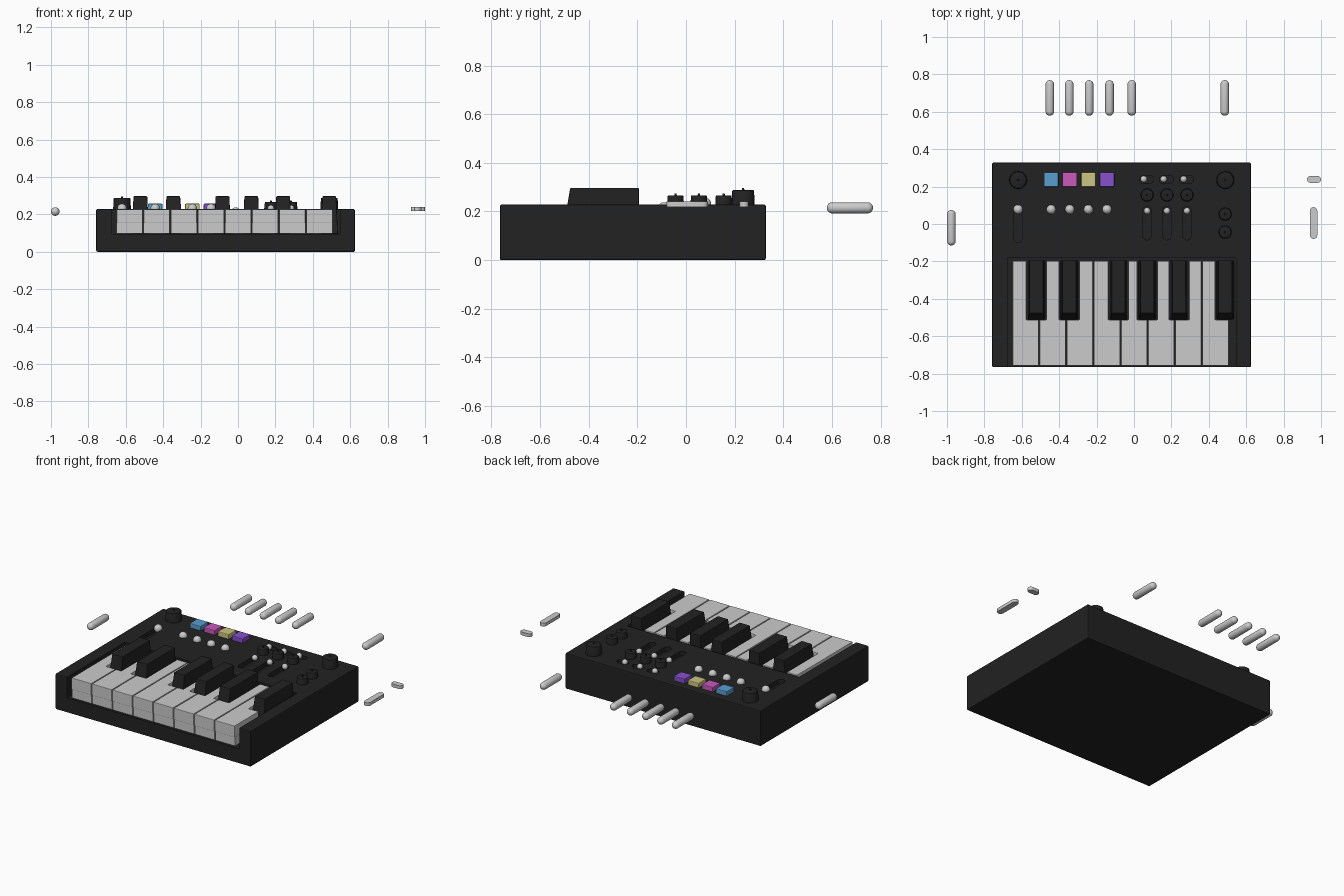
import bpy, bmesh, math
from mathutils import Matrix, Vector

if "Cube" in bpy.data.objects:
    bpy.data.objects.remove(bpy.data.objects["Cube"])


def material(name, rgb):
    m = bpy.data.materials.new(name)
    m.diffuse_color = (*rgb, 1)
    m.use_nodes = True
    m.node_tree.nodes["Principled BSDF"].inputs["Base Color"].default_value = m.diffuse_color
    return m


BLACK = material("matte black", (0.016, 0.016, 0.016))
WHITE = material("pale grey", (0.60, 0.60, 0.60))
PADS = [material("blue", (0.10, 0.34, 0.62)), material("pink", (0.57, 0.10, 0.50)),
        material("yellow", (0.60, 0.56, 0.22)), material("purple", (0.24, 0.08, 0.60))]
TOP = 0.228


def finish(name, bm, mat, bevel=0, smooth=False):
    bmesh.ops.recalc_face_normals(bm, faces=bm.faces)
    if bevel:
        bmesh.ops.bevel(bm, geom=bm.edges[:], offset=bevel, segments=2,
                        profile=0.5, affect='EDGES', clamp_overlap=True)
    me = bpy.data.meshes.new(name)
    bm.to_mesh(me)
    bm.free()
    ob = bpy.data.objects.new(name, me)
    bpy.context.collection.objects.link(ob)
    me.materials.append(mat)
    if smooth:
        bpy.ops.object.select_all(action='DESELECT')
        ob.select_set(True)
        bpy.context.view_layer.objects.active = ob
        bpy.ops.object.shade_smooth_by_angle(angle=math.radians(40))
    return ob


def add_prism(bm, outline, z0, z1):
    f = bm.faces.new([bm.verts.new((x, y, z0)) for x, y in outline])
    up = bmesh.ops.extrude_face_region(bm, geom=[f])["geom"]
    bmesh.ops.translate(bm, verts=[v for v in up if isinstance(v, bmesh.types.BMVert)],
                        vec=(0, 0, z1 - z0))


def rect(x0, x1, y0, y1):
    return [(x0, y0), (x1, y0), (x1, y1), (x0, y1)]


def stadium(x0, x1, y0, y1, n=8):
    # rounded slot outline, long in either direction
    r = min(x1 - x0, y1 - y0) / 2
    pts = []
    tall = (y1 - y0) > (x1 - x0)
    ends = [((x1 - r, y1 - r), 0 if tall else -90), ((x0 + r, y0 + r), 180 if tall else 90)]
    for (cx, cy), a0 in ends:
        for i in range(n + 1):
            a = math.radians(a0 + 180 * i / n)
            pts.append((cx + r * math.cos(a), cy + r * math.sin(a)))
    return pts


def prism(name, outline, z0, z1, mat, bevel=0, smooth=False):
    bm = bmesh.new()
    add_prism(bm, outline, z0, z1)
    return finish(name, bm, mat, bevel, smooth)


def knob(name, x, y, r, z1):
    bm = bmesh.new()
    bmesh.ops.create_cone(bm, cap_ends=True, segments=32, radius1=r, radius2=r * 0.93,
                          depth=z1 - TOP + 0.01,
                          matrix=Matrix.Translation((x, y, (z1 + TOP - 0.01) / 2)))
    rim = [e for e in bm.edges if all(v.co.z > z1 - 0.001 for v in e.verts)]
    bmesh.ops.bevel(bm, geom=rim, offset=0.004, segments=2, profile=0.5, affect='EDGES')
    # small pointer nib on top
    bmesh.ops.create_cone(bm, cap_ends=True, segments=12, radius1=0.006, radius2=0.004,
                          depth=0.012, matrix=Matrix.Translation((x, y, z1 + 0.002)))
    finish(name, bm, BLACK, smooth=True)


def ball(name, x, y, r):
    bm = bmesh.new()
    bmesh.ops.create_uvsphere(bm, u_segments=20, v_segments=12, radius=r,
                              matrix=Matrix.Translation((x, y, TOP + 0.004)))
    finish(name, bm, WHITE, smooth=True)


def capsule(name, x, y, z=0.215, r=0.023, length=0.19):
    # sphere split at its equator and stretched along y
    bm = bmesh.new()
    bmesh.ops.create_uvsphere(bm, u_segments=20, v_segments=13, radius=r,
                              matrix=Matrix.Rotation(math.pi / 2, 4, 'X'))
    for v in bm.verts:
        v.co.y += math.copysign(length / 2 - r, v.co.y)
        v.co += Vector((x, y, z))
    finish(name, bm, WHITE, smooth=True)


# case, with key bed and slider slots cut out
bm = bmesh.new()
add_prism(bm, rect(-0.758, 0.625, -0.765, 0.328), 0, TOP)
case = finish("case", bm, BLACK, bevel=0.006)
SLIDERS = (0.07, 0.176, 0.283)
bm = bmesh.new()
add_prism(bm, rect(-0.674, 0.545, -0.9, -0.182), 0.095, 0.4)
add_prism(bm, stadium(-0.644, -0.596, -0.097, 0.103), 0.2, 0.4)
for x in SLIDERS:
    add_prism(bm, stadium(x - 0.023, x + 0.023, -0.085, 0.095), 0.2, 0.4)
    add_prism(bm, stadium(x - 0.04, x + 0.036, 0.216, 0.26), 0.2, 0.4)
cutter = finish("slot_cutter", bm, BLACK)
cutter.hide_render = True
mod = case.modifiers.new("slots", 'BOOLEAN')
mod.operation = 'DIFFERENCE'
mod.solver = 'EXACT'
mod.object = cutter
bpy.context.view_layer.update()
case.data = bpy.data.meshes.new_from_object(
    case.evaluated_get(bpy.context.evaluated_depsgraph_get()))
case.modifiers.clear()
bpy.data.objects.remove(cutter)

# white keys, notched around the black keys
BLACK_X = (-0.522, -0.346, -0.083, 0.071, 0.241, 0.488)
YF, YN, YB = -0.757, -0.512, -0.198
for k in range(8):
    x0 = -0.652 + 0.145 * k + 0.003
    x1 = x0 + 0.139
    l, r = x0, x1
    for c in BLACK_X:
        if c - 0.054 < x0 < c + 0.054:
            l = c + 0.054
        if c - 0.054 < x1 < c + 0.054:
            r = c - 0.054

    def outline(front):
        raw = [(x0, front), (x1, front), (x1, YN), (r, YN), (r, YB), (l, YB), (l, YN), (x0, YN)]
        if r == x1:
            raw = [p for i, p in enumerate(raw) if i not in (2, 3)]
        if l == x0:
            raw = raw[:-2]
        return raw

    prism(f"white_key_top_{k + 1}", outline(YF), 0.153, 0.227, WHITE, bevel=0.003)
    prism(f"white_key_base_{k + 1}", outline(YF + 0.006), 0.097, 0.154, WHITE)

# black keys, tapered with a sloping front
for i, c in enumerate(BLACK_X):
    bm = bmesh.new()
    add_prism(bm, rect(c - 0.046, c + 0.046, -0.51, -0.194), 0.096, 0.297)
    for v in bm.verts:
        if v.co.z > 0.2:
            v.co.x = c + (v.co.x - c) * 0.8
            if v.co.y < -0.4:
                v.co.y = -0.476
    finish(f"black_key_{i + 1}", bm, BLACK, bevel=0.004)

# coloured pads with a ball control in front of each
for i, m in enumerate(PADS):
    x = -0.443 + 0.0995 * i
    prism(f"pad_{i + 1}", rect(x - 0.039, x + 0.039, 0.198, 0.276), TOP - 0.01, 0.257, m, bevel=0.005)
    ball(f"pad_ball_{i + 1}", x, 0.078, 0.025)

# slider and switch balls
ball("left_slider_ball", -0.62, 0.078, 0.025)
for i, x in enumerate(SLIDERS):
    ball(f"slider_ball_{i + 1}", x, 0.07, 0.018)
    ball(f"switch_ball_{i + 1}", x - 0.018, 0.24, 0.018)
    knob(f"small_knob_{i + 1}", x, 0.155, 0.035, 0.266)

# remaining knobs
for i, y in enumerate((0.053, -0.043)):
    knob(f"side_knob_{i + 1}", 0.487, y, 0.035, 0.266)
for i, x in enumerate((-0.62, 0.488)):
    knob(f"big_knob_{i + 1}", x, 0.235, 0.048, 0.288)

# loose capsules behind and to the left
for i, x in enumerate((-0.45, -0.346, -0.24, -0.131, -0.012, 0.485)):
    capsule(f"rear_capsule_{i + 1}", x, 0.674)
capsule("left_capsule", -0.977, -0.02)

# flat rounded plates on the right
prism("right_small_plate", stadium(0.925, 1.0, 0.22, 0.257), 0.219, 0.24, WHITE, smooth=True)
prism("right_long_plate", stadium(0.94, 0.98, -0.08, 0.09), 0.219, 0.24, WHITE, smooth=True)
